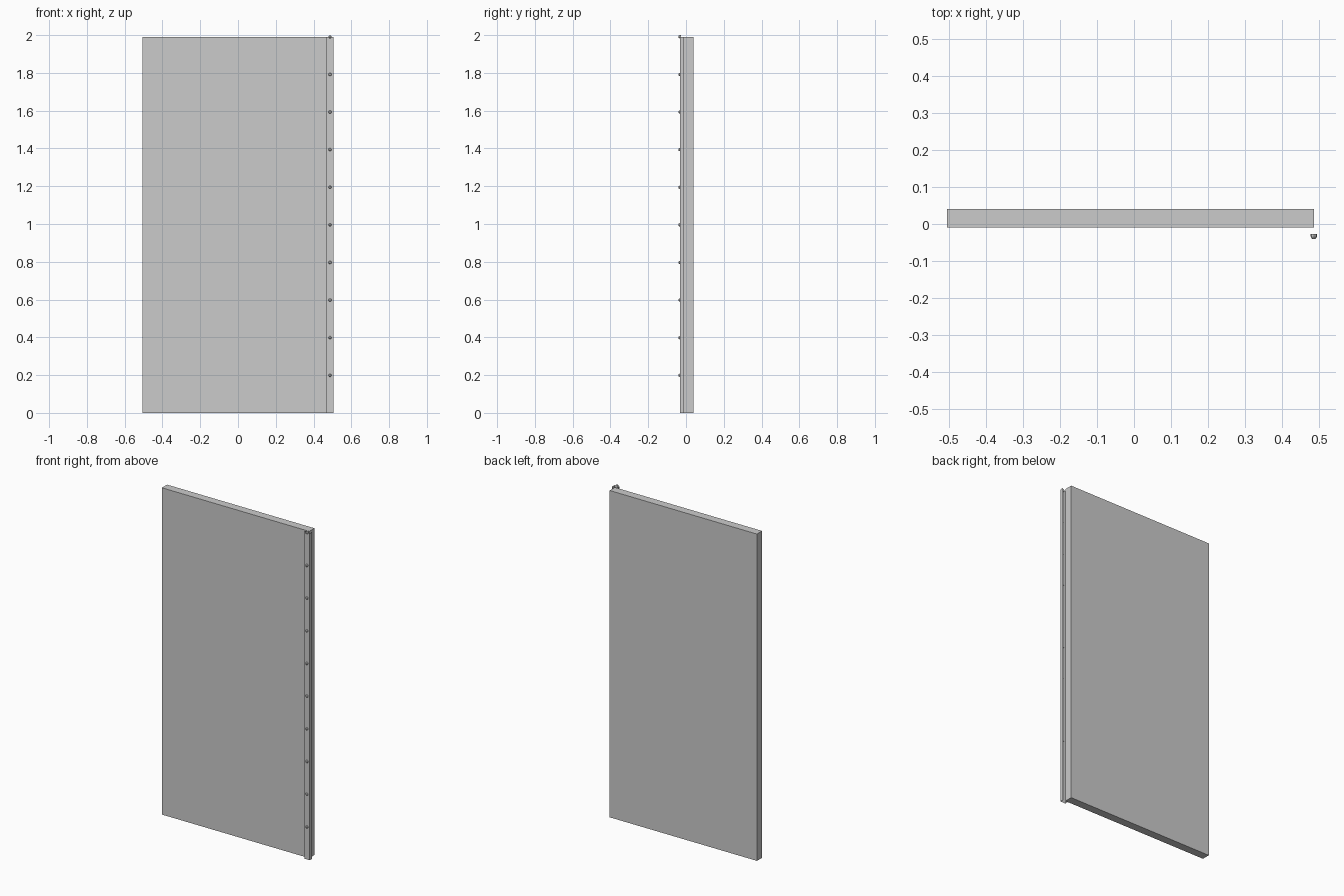
import bpy, bmesh, math

if "Cube" in bpy.data.objects:
    bpy.data.objects.remove(bpy.data.objects["Cube"])

H = 1.991          # leaf height
EDGE = 0.487       # closing edge of the leaf

def mesh_object(name, bm):
    bmesh.ops.recalc_face_normals(bm, faces=bm.faces)
    me = bpy.data.meshes.new(name)
    bm.to_mesh(me)
    bm.free()
    ob = bpy.data.objects.new(name, me)
    bpy.context.collection.objects.link(ob)
    return ob

# Door panel
bm = bmesh.new()
bmesh.ops.create_cube(bm, size=1)
for v in bm.verts:
    v.co.x = -0.506 if v.co.x < 0 else EDGE
    v.co.y = -0.01 if v.co.y < 0 else 0.04
    v.co.z = 0 if v.co.z < 0 else H
mesh_object("door_panel", bm)

# Folded sheet cover strip: open U profile, no end caps
bm = bmesh.new()
profile = [(0.469, -0.01), (0.469, -0.031), (0.505, -0.031), (0.505, -0.01)]
low = [bm.verts.new((x, y, 0)) for x, y in profile]
high = [bm.verts.new((x, y, H)) for x, y in profile]
for i in range(3):
    bm.faces.new((low[i], low[i + 1], high[i + 1], high[i]))
mesh_object("cover_strip", bm)

# Low-poly domed rivets along the strip
SIDES = 8
dome = [(-0.027, 0.0085), (-0.034, 0.0085), (-0.040, 0.005)]

def rivet(name, z):
    bm = bmesh.new()
    rings = []
    for y, r in dome:
        rings.append([bm.verts.new((EDGE + r * math.cos(2 * math.pi * i / SIDES), y,
                                    z + r * math.sin(2 * math.pi * i / SIDES)))
                      for i in range(SIDES)])
    for a, b in zip(rings, rings[1:]):
        for i in range(SIDES):
            j = (i + 1) % SIDES
            bm.faces.new((a[i], a[j], b[j], b[i]))
    bm.faces.new(rings[0])
    bm.faces.new(rings[-1])
    mesh_object(name, bm)

for n in range(1, 11):
    rivet(f"rivet_{n}", H * n / 10)
